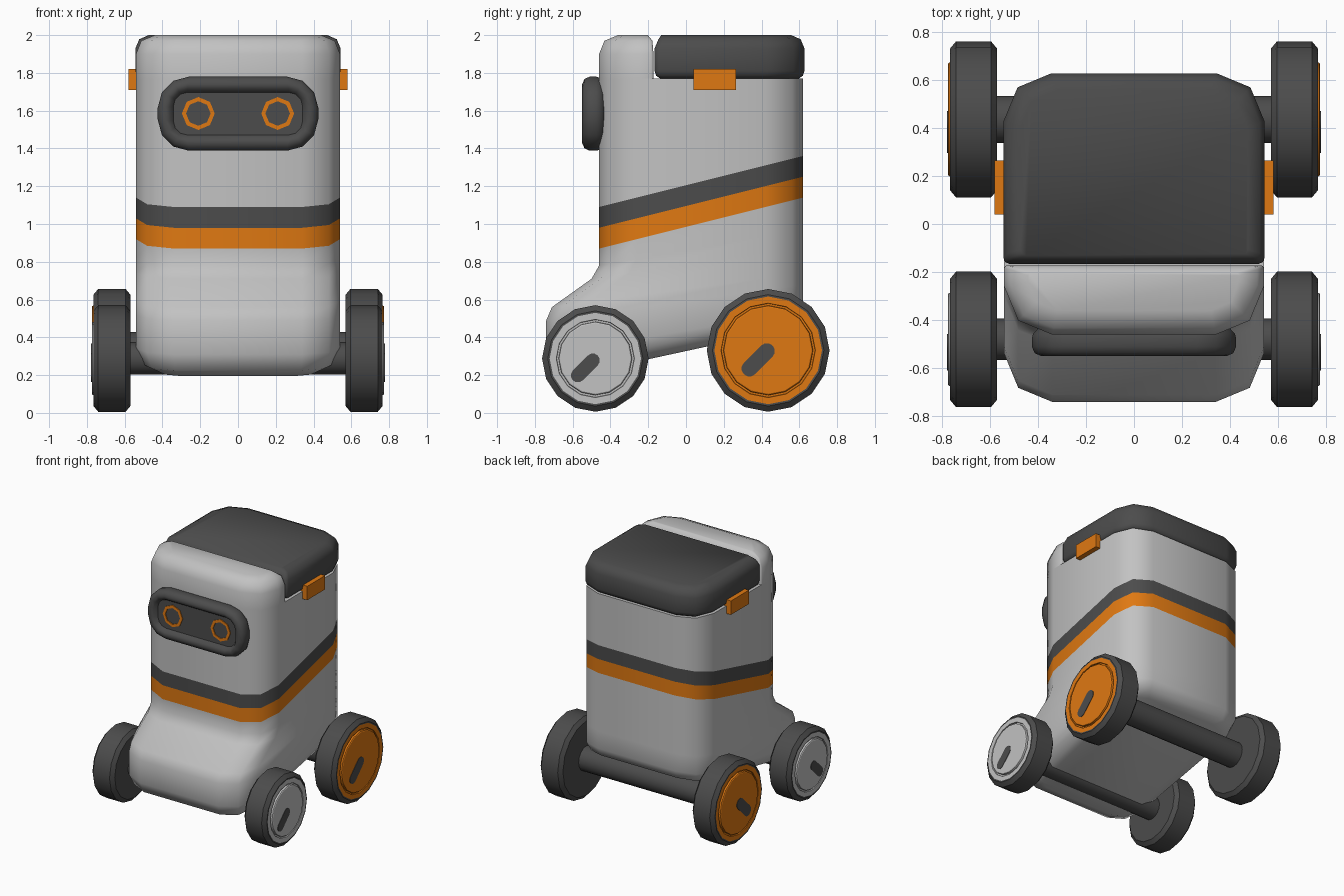
import bpy, bmesh, math

if "Cube" in bpy.data.objects:
    bpy.data.objects.remove(bpy.data.objects["Cube"])


def material(name, rgb):
    m = bpy.data.materials.new(name)
    m.diffuse_color = (*rgb, 1)
    m.use_nodes = True
    m.node_tree.nodes["Principled BSDF"].inputs["Base Color"].default_value = m.diffuse_color
    return m


GREY = material("light_grey", (0.54, 0.54, 0.54))
DARK = material("dark_grey", (0.072, 0.072, 0.072))
ORANGE = material("orange", (0.74, 0.19, 0.006))


def rounded_rect(x0, x1, y0, y1, r0, r1, seg=2):
    """Rounded rectangle; r0 rounds the low-y corners, r1 the high-y ones."""
    pts = []
    for cx, cy, r, a in ((x1 - r0, y0 + r0, r0, -90), (x1 - r1, y1 - r1, r1, 0),
                         (x0 + r1, y1 - r1, r1, 90), (x0 + r0, y0 + r0, r0, 180)):
        for i in range(seg + 1):
            t = math.radians(a + 90 * i / seg)
            pts.append((cx + r * math.cos(t), cy + r * math.sin(t)))
    return pts


def loft(name, rings, mats, bands=None, angle=50, caps=(0, 0), closed=False):
    """Skin a list of equal-length point rings; bands gives a material per band."""
    bm = bmesh.new()
    vs = [[bm.verts.new(p) for p in ring] for ring in rings]
    n = len(rings[0])
    pairs = list(zip(vs, vs[1:] + vs[:1])) if closed else list(zip(vs, vs[1:]))
    for k, (a, b) in enumerate(pairs):
        for i in range(n):
            j = (i + 1) % n
            f = bm.faces.new((a[i], a[j], b[j], b[i]))
            f.material_index = bands[k] if bands else 0
    if not closed:
        for ring, mi in ((vs[0], caps[0]), (vs[-1], caps[1])):
            bm.faces.new(ring).material_index = mi
    bmesh.ops.recalc_face_normals(bm, faces=bm.faces)
    for f in bm.faces:
        f.smooth = True
    me = bpy.data.meshes.new(name)
    bm.to_mesh(me)
    bm.free()
    for m in mats:
        me.materials.append(m)
    me.set_sharp_from_angle(angle=math.radians(angle))
    ob = bpy.data.objects.new(name, me)
    bpy.context.collection.objects.link(ob)
    return ob


# Body: sloped rings (front z, back z, front y, back y, half width, corner radius)
sections = [
    (0.195, 0.44, -0.61, 0.52, 0.42, 0.12),
    (0.225, 0.475, -0.70, 0.59, 0.505, 0.17),
    (0.31, 0.54, -0.74, 0.62, 0.54, 0.20),
    (0.49, 0.68, -0.74, 0.62, 0.54, 0.20),
    (0.56, 0.74, -0.71, 0.62, 0.54, 0.20),
    (0.71, 0.88, -0.50, 0.62, 0.54, 0.20),
    (0.78, 0.97, -0.46, 0.62, 0.54, 0.20),
    (0.87, 1.14, -0.46, 0.62, 0.54, 0.20),
    (0.98, 1.25, -0.46, 0.62, 0.54, 0.20),
    (1.09, 1.36, -0.46, 0.62, 0.54, 0.20),
    (1.77, 1.77, -0.46, 0.62, 0.54, 0.20),
]
rings = []
for zf, zb, yf, yb, hw, r in sections:
    rings.append([(x, y, zf + (zb - zf) * (y - yf) / (yb - yf))
                  for x, y in rounded_rect(-hw, hw, yf, yb, r, r)])
loft("body", rings, [GREY, ORANGE, DARK], [0] * 7 + [1, 2, 0])

# Raised front part of the body top
rings = []
for z, d, back in ((1.77, 0, 0), (1.90, 0, 0), (1.97, 0.028, 0.006), (2.0, 0.10, 0.03)):
    rings.append([(x, y, z) for x, y in rounded_rect(
        -0.54 + d, 0.54 - d, -0.46 + d, -0.172 - back, 0.20 - d * 0.8, 0.012)])
loft("head_top", rings, [GREY])

# Cargo lid
rings = []
for z, d in ((1.77, 0.03), (1.785, 0.008), (1.81, 0), (1.93, 0), (1.978, 0.02), (2.0, 0.07)):
    f = min(d, 0.035)
    rings.append([(x, y, z) for x, y in rounded_rect(
        -0.543 + d, 0.543 - d, -0.166 + f, 0.627 - d, 0.025, 0.20 - d * 0.6)])
loft("lid", rings, [DARK])

# Face panel with a padded rim and sunken screen
rings = []
for y, d in ((-0.43, 0.03), (-0.455, 0.006), (-0.475, 0), (-0.51, 0), (-0.537, 0.012),
             (-0.55, 0.04), (-0.543, 0.065), (-0.515, 0.083)):
    rings.append([(x, y, z) for x, z in rounded_rect(
        -0.425 + d, 0.425 - d, 1.388 + d, 1.78 - d, 0.165 - d * 1.1, 0.165 - d * 1.1, 3)])
loft("face_panel", rings, [DARK])


def circle_x(x, r, cy, cz, n=16):
    return [(x, cy + r * math.cos(2 * math.pi * i / n), cz + r * math.sin(2 * math.pi * i / n))
            for i in range(n)]


for s, side in ((1, "right"), (-1, "left")):
    # Eye rings
    rings = []
    for r, y in ((0.065, -0.513), (0.065, -0.521), (0.087, -0.521), (0.087, -0.513)):
        rings.append([(s * 0.21 + r * math.cos(i * math.pi / 4), y,
                       1.585 + r * math.sin(i * math.pi / 4)) for i in range(8)])
    loft("eye_ring_" + side, rings, [ORANGE], angle=30, closed=True)

    # Lid latches
    rings = [[(s * x, y, z) for y, z in ((0.04, 1.71), (0.265, 1.71), (0.265, 1.82), (0.04, 1.82))]
             for x in (0.52, 0.58)]
    loft("latch_" + side, rings, [ORANGE], angle=30)

    # Wheels: tyre, grooved hub and diagonal slot plate
    for end, cy, R, hub in (("front", -0.48, 0.282, GREY), ("rear", 0.435, 0.325, ORANGE)):
        prof = [(0.57, R - 0.03), (0.595, R), (0.74, R), (0.765, R - 0.03), (0.765, R - 0.04),
                (0.765, R - 0.075), (0.755, R - 0.077), (0.755, R - 0.087),
                (0.770, R - 0.089), (0.774, R - 0.095)]
        cz = R + 0.006
        loft(f"{end}_wheel_{side}", [circle_x(s * x, r, cy, cz) for x, r in prof],
             [DARK, hub], [0] * 4 + [1] * 5, angle=30, caps=(0, 1))
        w, half = 0.13 * R, 0.33 * R
        k = math.sqrt(0.5)
        slot = rounded_rect(-half, half, -w, w, w * 0.98, w * 0.98, 3)
        rings = [[(s * x, cy - 0.053 + k * (a - b), cz - 0.05 + k * (a + b)) for a, b in slot]
                 for x in (0.770, 0.777)]
        loft(f"{end}_wheel_slot_{side}", rings, [DARK], angle=40)

# Axles
for end, cy, cz, r in (("front", -0.48, 0.288, 0.086), ("rear", 0.435, 0.331, 0.098)):
    loft(end + "_axle", [circle_x(x, r, cy, cz) for x in (-0.58, 0.58)], [DARK], angle=30)
